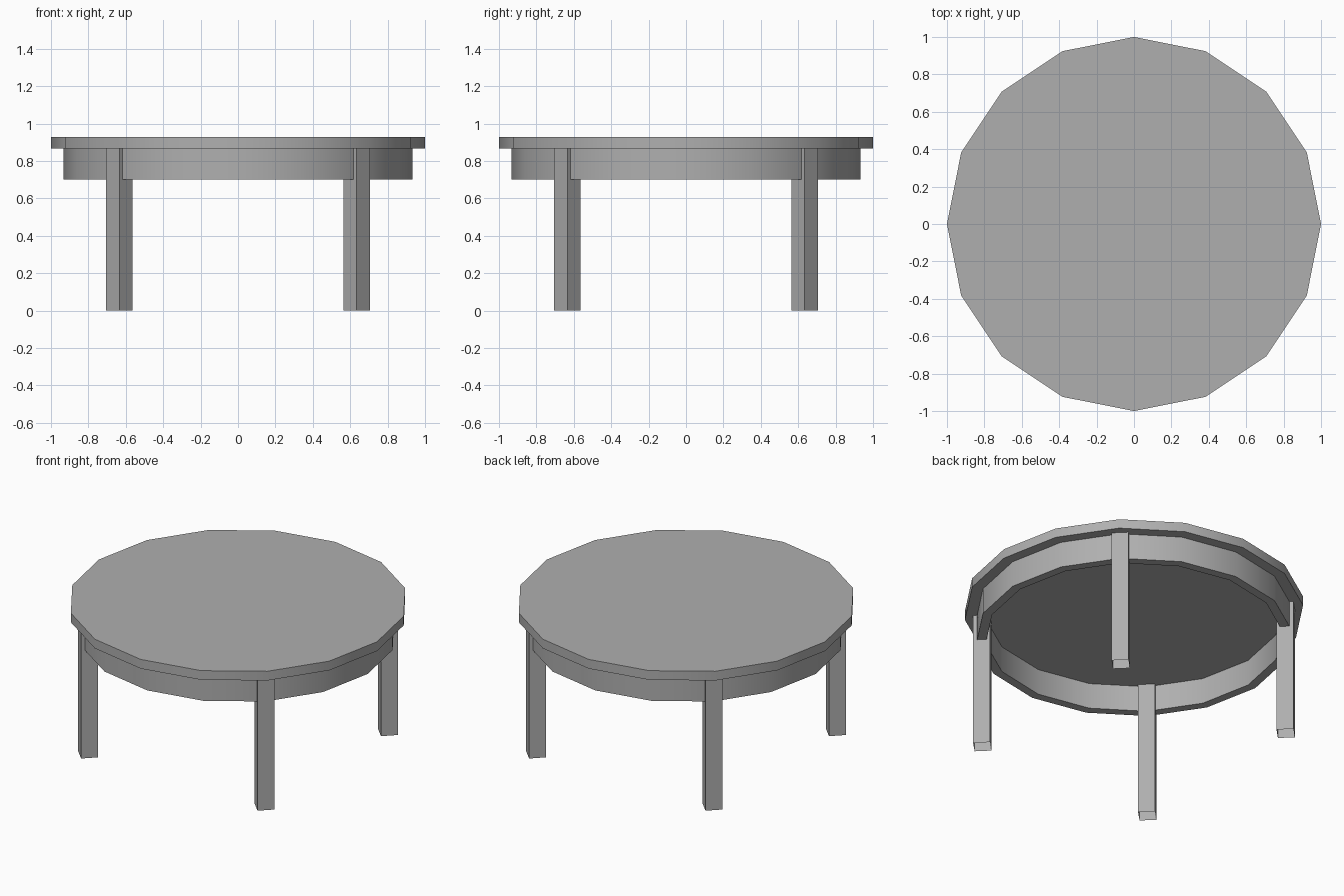
import bpy, bmesh
from math import radians, cos, sin, tau
from mathutils import Matrix

if "Cube" in bpy.data.objects:
    bpy.data.objects.remove(bpy.data.objects["Cube"])

SIDES = 16
UNDERSIDE, TOP = 0.867, 0.927

grey = bpy.data.materials.new("dark_grey")
grey.diffuse_color = (0.43, 0.43, 0.43, 1)
grey.use_nodes = True
grey.node_tree.nodes["Principled BSDF"].inputs["Base Color"].default_value = grey.diffuse_color


def finish(bm, name):
    bmesh.ops.recalc_face_normals(bm, faces=bm.faces)
    mesh = bpy.data.meshes.new(name)
    bm.to_mesh(mesh)
    bm.free()
    mesh.materials.append(grey)
    obj = bpy.data.objects.new(name, mesh)
    bpy.context.collection.objects.link(obj)
    bpy.ops.object.select_all(action='DESELECT')
    obj.select_set(True)
    bpy.context.view_layer.objects.active = obj
    bpy.ops.object.shade_smooth_by_angle(angle=radians(30))
    return obj


# Round tabletop
bm = bmesh.new()
rim = [bm.verts.new((cos(i * tau / SIDES), sin(i * tau / SIDES), UNDERSIDE)) for i in range(SIDES)]
disc = bm.faces.new(rim)
side = bmesh.ops.extrude_face_region(bm, geom=[disc], use_keep_orig=True)
moved = [v for v in side["geom"] if isinstance(v, bmesh.types.BMVert)]
bmesh.ops.translate(bm, verts=moved, vec=(0, 0, TOP - UNDERSIDE))
finish(bm, "tabletop")

# Apron ring, a rectangle spun around the centre
bm = bmesh.new()
outer, inner, low = 0.933, 0.877, 0.70
corners = [(outer, UNDERSIDE), (outer, low), (inner, low), (inner, UNDERSIDE)]
profile = [bm.verts.new((r, 0, z)) for r, z in corners]
edges = [bm.edges.new((profile[i], profile[(i + 1) % 4])) for i in range(4)]
bmesh.ops.spin(bm, geom=profile + edges, cent=(0, 0, 0), axis=(0, 0, 1),
               angle=tau, steps=SIDES, use_merge=False)
bmesh.ops.remove_doubles(bm, verts=bm.verts, dist=1e-4)
finish(bm, "apron")

# Four square legs on the diagonals, open-ended tubes
for n, name in enumerate(("back_right", "back_left", "front_left", "front_right")):
    bm = bmesh.new()
    place = (Matrix.Rotation(radians(45 + 90 * n), 4, 'Z')
             @ Matrix.Translation((0.897, 0, UNDERSIDE / 2))
             @ Matrix.Diagonal((0.1, 0.1, UNDERSIDE, 1)))
    bmesh.ops.create_cube(bm, size=1, matrix=place)
    bm.normal_update()
    caps = [f for f in bm.faces if abs(f.normal.z) > 0.9]
    bmesh.ops.delete(bm, geom=caps, context='FACES_ONLY')
    finish(bm, name + "_leg")
